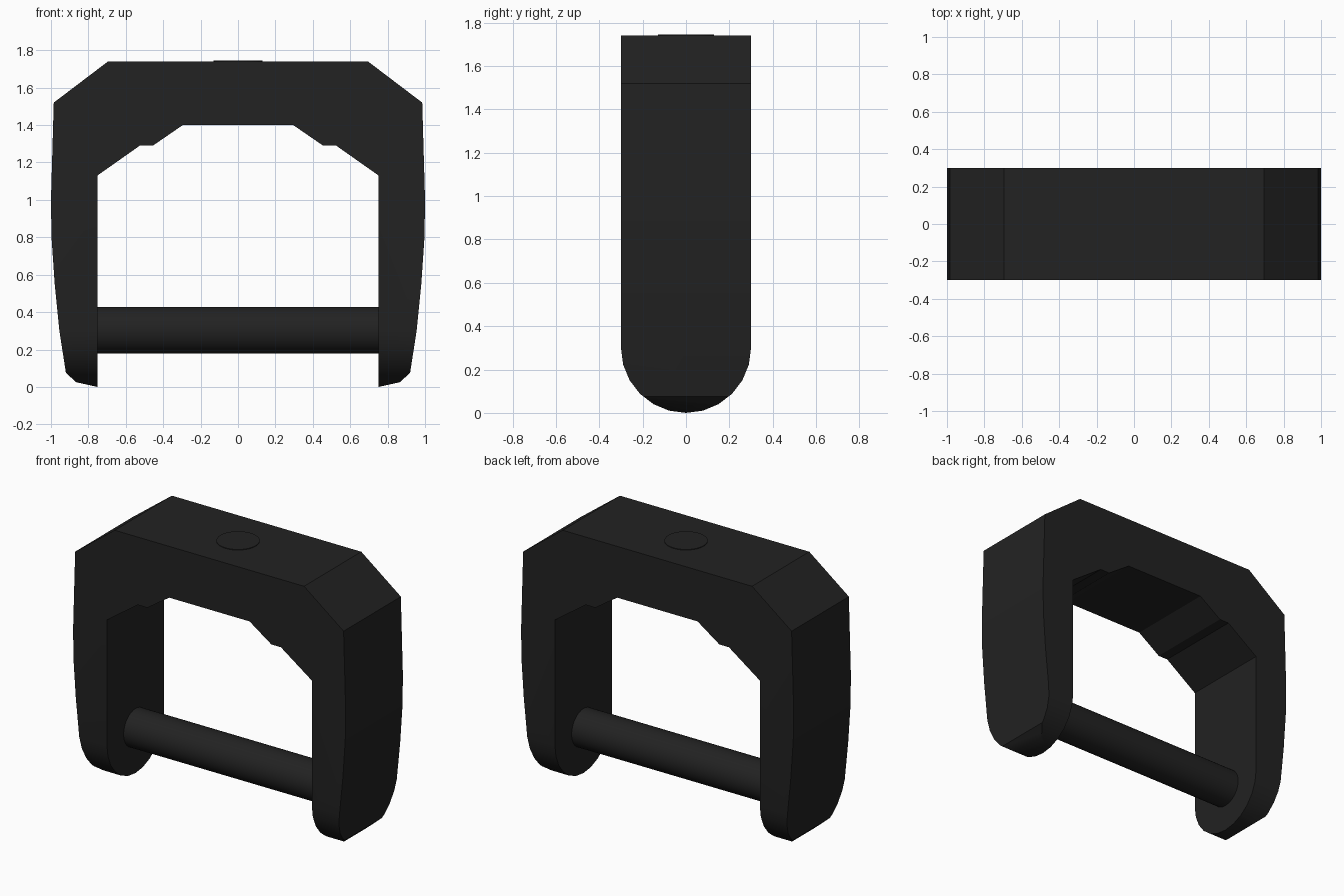
import bpy, bmesh, math
from mathutils import Matrix, Vector

if "Cube" in bpy.data.objects:
    bpy.data.objects.remove(bpy.data.objects["Cube"], do_unlink=True)

black = bpy.data.materials.new("matte black")
black.use_nodes = True
colour = (0.016, 0.016, 0.016, 1)
black.diffuse_color = colour
black.node_tree.nodes["Principled BSDF"].inputs["Base Color"].default_value = colour


def add_object(name, bm):
    bmesh.ops.recalc_face_normals(bm, faces=bm.faces)
    mesh = bpy.data.meshes.new(name)
    bm.to_mesh(mesh)
    bm.free()
    mesh.materials.append(black)
    obj = bpy.data.objects.new(name, mesh)
    bpy.context.collection.objects.link(obj)
    return obj


def prism(name, points, direction):
    """Close a loop of points and extrude it along a vector."""
    bm = bmesh.new()
    face = bm.faces.new([bm.verts.new(p) for p in points])
    new = bmesh.ops.extrude_face_region(bm, geom=[face])["geom"]
    verts = [v for v in new if isinstance(v, bmesh.types.BMVert)]
    bmesh.ops.translate(bm, verts=verts, vec=Vector(direction))
    return add_object(name, bm)


def cylinder(name, radius, depth, matrix, segments=32):
    bm = bmesh.new()
    bmesh.ops.create_cone(bm, cap_ends=True, segments=segments, radius1=radius,
                          radius2=radius, depth=depth, matrix=matrix)
    return add_object(name, bm)


def smooth(obj, angle=30):
    bpy.ops.object.select_all(action='DESELECT')
    obj.select_set(True)
    bpy.context.view_layer.objects.active = obj
    bpy.ops.object.shade_smooth_by_angle(angle=math.radians(angle))


# Frame: half outline from the inner top down the inside, then up the outside
half = [(0.295, 1.4), (0.455, 1.29), (0.525, 1.29), (0.752, 1.13), (0.752, 0),
        (0.865, 0.025), (0.92, 0.075), (0.955, 0.3), (0.98, 0.55), (0.997, 0.8),
        (1, 1.0), (0.985, 1.52), (0.695, 1.74)]
outline = half + [(-x, z) for x, z in reversed(half)]
frame = prism("frame", [(x, -0.4, z) for x, z in outline], (0, 0.8, 0))

# Round the lower leg ends with a long arched cutter
arc = [math.pi * (1 + i / 12) for i in range(13)]
arch = [(0.3 * math.cos(a), 0.3 + 0.3 * math.sin(a)) for a in arc]
arch += [(0.3, 2), (-0.3, 2)]
cutter = prism("arch_cutter", [(-1.5, y, z) for y, z in arch], (3, 0, 0))
cutter.hide_render = True
mod = frame.modifiers.new("rounded ends", 'BOOLEAN')
mod.operation = 'INTERSECT'
mod.solver = 'EXACT'
mod.object = cutter
bpy.context.view_layer.objects.active = frame
bpy.ops.object.modifier_apply(modifier=mod.name)
bpy.data.objects.remove(cutter, do_unlink=True)
smooth(frame)

# Cross pin between the legs
pin = cylinder("cross_pin", 0.125, 1.6,
               Matrix.Translation((0, 0, 0.303)) @ Matrix.Rotation(math.pi / 2, 4, 'Y'))
smooth(pin)

# Flush swivel disc on the top
disc = cylinder("top_disc", 0.13, 0.06, Matrix.Translation((0, 0, 1.714)))
smooth(disc)
